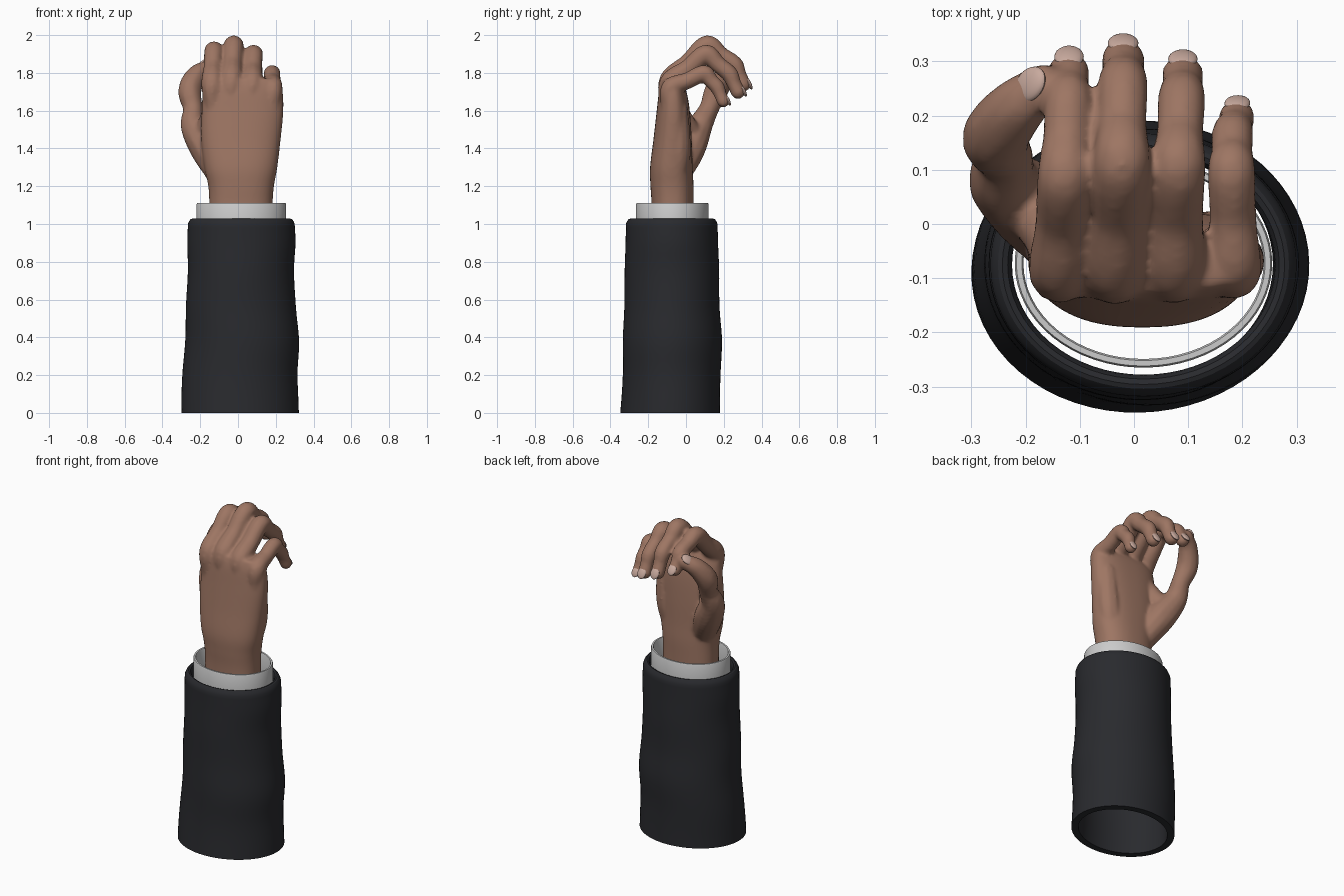
import bpy, bmesh
from math import sin, cos, pi, copysign
from mathutils import Vector, Matrix

if "Cube" in bpy.data.objects:
    bpy.data.objects.remove(bpy.data.objects["Cube"])


def spline(pts, n):
    """Catmull-Rom interpolation of tuples of any length."""
    P = [Vector(p) for p in pts]
    P = [P[0] * 2 - P[1]] + P + [P[-1] * 2 - P[-2]]
    out = []
    for i in range(1, len(P) - 2):
        a, b, c, d = P[i - 1:i + 3]
        for k in range(n):
            t = k / n
            out.append(0.5 * (2 * b + (c - a) * t + (2 * a - 5 * b + 4 * c - d) * t * t
                              + (3 * b - a - 3 * c + d) * t ** 3))
    return out + [P[-2]]


def loft(bm, rings, seg=64, power=1.0, fold=0.0, closed=False):
    """Rings are (z, x0, x1, y0, y1); closed joins last ring to first."""
    loops = []
    for z, x0, x1, y0, y1 in rings:
        loop = []
        for i in range(seg):
            a = 2 * pi * i / seg
            c, s = [copysign(abs(v) ** power, v) for v in (cos(a), sin(a))]
            f = 1 + fold * sin(2 * a + 9 * z) * (1 - z)
            loop.append(bm.verts.new(((x0 + x1) / 2 + (x1 - x0) / 2 * c * f,
                                      (y0 + y1) / 2 + (y1 - y0) / 2 * s * f, z)))
        loops.append(loop)
    for a, b in zip(loops, loops[1:] + (loops[:1] if closed else [])):
        for i in range(seg):
            j = (i + 1) % seg
            bm.faces.new((a[i], a[j], b[j], b[i]))
    if not closed:
        bm.faces.new(loops[0][::-1])
        bm.faces.new(loops[-1])


def limb(bm, pts, n=8):
    """Chain of overlapping balls (x, y, z, radius)."""
    for x, y, z, r in spline(pts, n):
        bmesh.ops.create_icosphere(bm, subdivisions=2, radius=r,
                                   matrix=Matrix.Translation((x, y, z)))


def finish(name, bm, mat=None):
    bmesh.ops.recalc_face_normals(bm, faces=bm.faces)
    me = bpy.data.meshes.new(name)
    bm.to_mesh(me)
    bm.free()
    ob = bpy.data.objects.new(name, me)
    bpy.context.collection.objects.link(ob)
    if mat:
        me.materials.append(mat)
    return ob


def smooth(ob):
    bpy.ops.object.select_all(action='DESELECT')
    ob.select_set(True)
    bpy.context.view_layer.objects.active = ob
    bpy.ops.object.shade_smooth_by_angle()


def material(name, col):
    m = bpy.data.materials.new(name)
    m.diffuse_color = (*col, 1)
    m.use_nodes = True
    m.node_tree.nodes["Principled BSDF"].inputs["Base Color"].default_value = m.diffuse_color
    return m


skin = material("skin", (0.34, 0.18, 0.125))
cloth = material("dark_cloth", (0.022, 0.023, 0.027))
nail_mat = material("nail", (0.58, 0.40, 0.34))


def inset(r, d, z=None):
    return (r[0] if z is None else z, r[1] + d, r[2] - d, r[3] + d, r[4] - d)


# sleeve: hollow tube with a rounded upper hem
outer = spline([(0, -.30, .322, -.348, .18), (.2, -.292, .312, -.337, .185),
                (.38, -.28, .324, -.334, .19), (.56, -.277, .308, -.325, .176),
                (.75, -.265, .296, -.325, .176), (.9, -.268, .304, -.32, .17),
                (1.0, -.265, .30, -.318, .167)], 5)
hem = [inset(outer[-1], d, z) for d, z in
       ((.006, 1.015), (.014, 1.025), (.022, 1.028), (.032, 1.024), (.038, 1.012))]
bm = bmesh.new()
loft(bm, list(outer) + hem + [inset(r, .04) for r in reversed(outer)], fold=.012, closed=True)
smooth(finish("sleeve", bm, cloth))

# shirt cuff: thin ring
c = (0, -.22, .255, -.265, .12)
bm = bmesh.new()
loft(bm, [inset(c, d, z) for d, z in
          ((0, .9), (0, 1.0), (0, 1.103), (.003, 1.11), (.013, 1.11), (.016, 1.103),
           (.016, 1.0), (.016, .9))], closed=True)
smooth(finish("shirt_cuff", bm))

# palm and wrist
bm = bmesh.new()
loft(bm, spline([(.95, -.152, .183, -.182, .04), (1.1, -.152, .183, -.182, .04),
                 (1.2, -.157, .19, -.188, .04), (1.3, -.178, .208, -.19, .035),
                 (1.45, -.195, .226, -.172, .03), (1.6, -.192, .24, -.155, .02),
                 (1.71, -.185, .235, -.142, .0), (1.77, -.165, .205, -.125, -.03)], 5),
     power=.85)
limb(bm, [(.12, -.06, 1.25, .07), (.15, -.045, 1.4, .073), (.16, -.055, 1.6, .068)])
limb(bm, [(-.12, -.06, 1.62, .06), (-.16, 0, 1.52, .06), (-.2, .05, 1.45, .06)])

# fingers: scale, then knuckle, middle joint, end joint and tip
fingers = {
    "index": (1.0, (-.137, -.083, 1.745), (-.128, .085, 1.915), (-.122, .225, 1.86), (-.12, .28, 1.775)),
    "middle": (1.04, (-.035, -.083, 1.755), (-.023, .11, 1.945), (-.02, .255, 1.845), (-.02, .303, 1.74)),
    "ring": (1.0, (.075, -.083, 1.745), (.082, .105, 1.898), (.088, .23, 1.795), (.09, .275, 1.70)),
    "little": (.88, (.185, -.08, 1.72), (.18, .095, 1.797), (.182, .165, 1.725), (.19, .197, 1.65)),
}
tips = []
for name, (s, *joints) in fingers.items():
    radii = [.06 * s, .053 * s, .046 * s, .04 * s]
    P = [Vector((*j, r)) for j, r in zip(joints, radii)]
    chain = [Vector((P[0].x * .95, -.085, 1.62, .05))]
    for a, b in zip(P, P[1:]):
        m = (a + b) / 2
        m.w *= .92
        chain += [a, m]
    limb(bm, chain + [P[-1]], 7)
    d = (P[3] - P[2]).xyz.normalized()
    tips.append((name, P[3].xyz, d, Vector((0, -d.z, d.y)), radii[3]))

# thumb bending across to the index fingertip
thumb = [(-.09, -.05, 1.26, .075), (-.17, .02, 1.4, .086), (-.238, .075, 1.52, .068),
         (-.238, .122, 1.61, .054), (-.255, .16, 1.705, .064), (-.22, .21, 1.785, .056),
         (-.168, .255, 1.825, .042)]
limb(bm, thumb, 10)
a, b = Vector(thumb[-2][:3]), Vector(thumb[-1][:3])
d = (b - a).normalized()
n = Vector((-.8, 0, .6))
tips.append(("thumb", b - d * .012, d, (n - d * n.dot(d)).normalized(), .045))

# fuse the hand into one smooth skin
hand = finish("hand", bm, skin)
rm = hand.modifiers.new("fuse", 'REMESH')
rm.mode = 'VOXEL'
rm.voxel_size = .009
rm.use_smooth_shade = True
sm = hand.modifiers.new("soften", 'SMOOTH')
sm.factor = .5
sm.iterations = 8

# fingernails: flattened shells set into the fingertips
for name, p, d, n, r in tips:
    side = d.cross(n)
    rot = Matrix((side, d, n)).transposed().to_4x4()
    bm = bmesh.new()
    bmesh.ops.create_uvsphere(
        bm, u_segments=24, v_segments=12, radius=1,
        matrix=Matrix.Translation(p + n * r * .72 + d * r * .2) @ rot
        @ Matrix.Diagonal((r * .68, r * .85, r * .28, 1)))
    smooth(finish(name + "_nail", bm, nail_mat))
